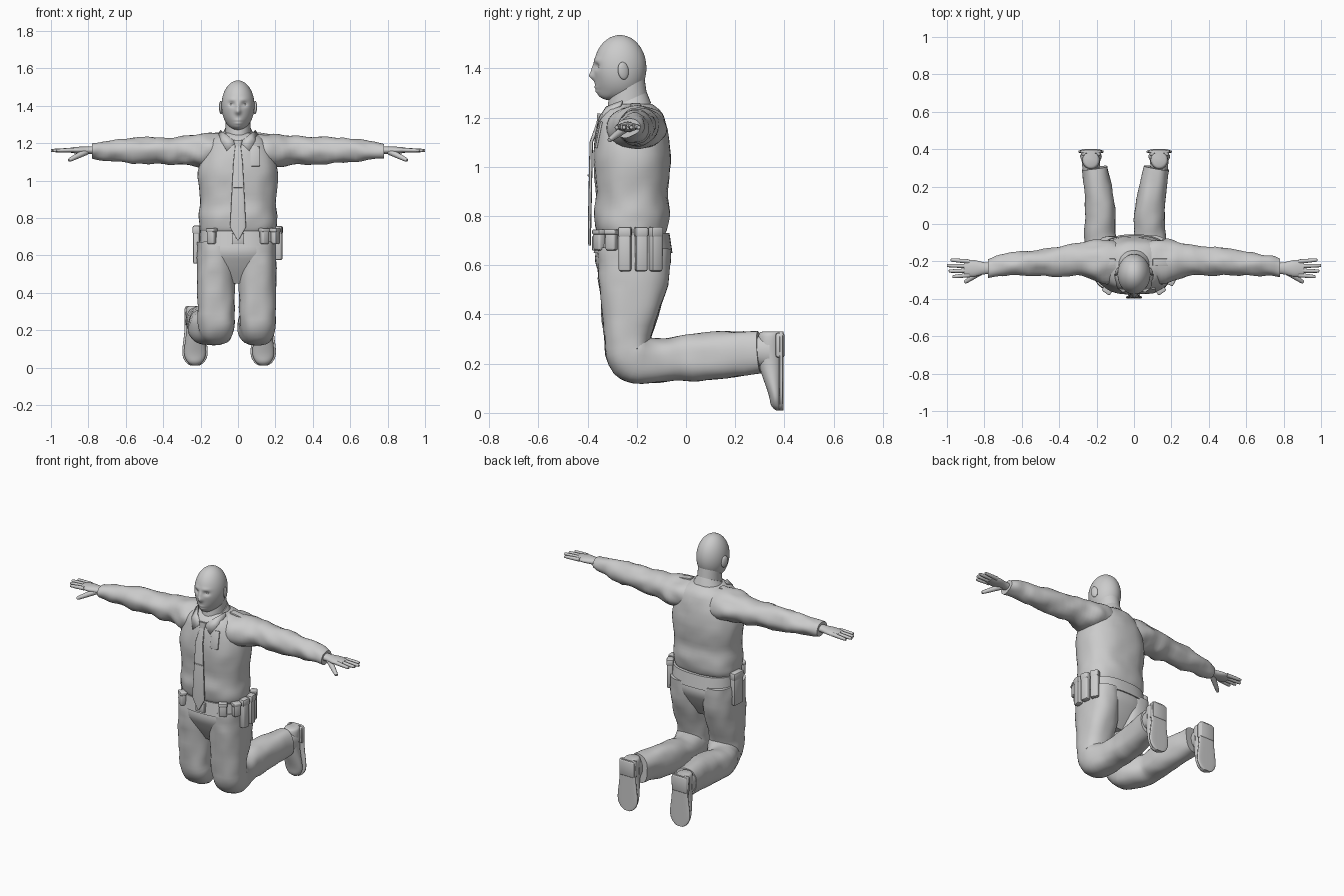
import bpy, bmesh, math
from mathutils import Vector, Matrix, Euler, noise

cube = bpy.data.objects.get("Cube")
if cube:
    bpy.data.objects.remove(cube, do_unlink=True)

ACROSS, DEEP, UP = Vector((1, 0, 0)), Vector((0, 1, 0)), Vector((0, 0, 1))
WAIST = -.215  # depth of the body's vertical centre line

grey = bpy.data.materials.new("light_grey")
grey.use_nodes = True
grey.diffuse_color = (.6, .6, .6, 1)
grey.node_tree.nodes["Principled BSDF"].inputs["Base Color"].default_value = grey.diffuse_color


def finish(name, bm, angle=45):
    bmesh.ops.recalc_face_normals(bm, faces=bm.faces)
    mesh = bpy.data.meshes.new(name)
    bm.to_mesh(mesh)
    bm.free()
    mesh.materials.append(grey)
    mesh.polygons.foreach_set("use_smooth", [True] * len(mesh.polygons))
    mesh.set_sharp_from_angle(angle=math.radians(angle))
    part = bpy.data.objects.new(name, mesh)
    bpy.context.collection.objects.link(part)
    return part


def oval(angle, width, depth, power):
    """Point on a superellipse."""
    def bend(value):
        return math.copysign(abs(value) ** (2 / power), value)
    return bend(math.cos(angle)) * width, bend(math.sin(angle)) * depth


def spline(rows, steps):
    """Catmull-Rom interpolation of ring parameters."""
    result = []
    last = len(rows) - 1
    for i in range(last):
        before, start = rows[max(i - 1, 0)], rows[i]
        end, after = rows[i + 1], rows[min(i + 2, last)]
        for step in range(steps):
            t = step / steps
            ring = []
            for a, b, c, d in zip(before, start, end, after):
                leave, arrive = (c - a) / 2, (d - b) / 2
                curve = 3 * (c - b) - 2 * leave - arrive
                twist = 2 * (b - c) + leave + arrive
                ring.append(b + t * (leave + t * (curve + t * twist)))
            result.append(ring)
    return result + [rows[last]]


def loft(name, rows, wide=ACROSS, axis=None, sides=32, steps=5, power=2, fold=0, angle=45):
    """Skin rings (x, y, z, half width, half depth) along a path."""
    rows = spline(rows, steps)
    centres = [Vector(row[:3]) for row in rows]
    bm = bmesh.new()
    rings = []
    for i, (centre, row) in enumerate(zip(centres, rows)):
        ahead, behind = centres[min(i + 1, len(rows) - 1)], centres[max(i - 1, 0)]
        tangent = (axis or ahead - behind).normalized()
        second = tangent.cross(wide).normalized()
        first = second.cross(tangent)
        ring = []
        for j in range(sides):
            u, v = oval(math.tau * j / sides, row[3], row[4], power)
            offset = first * u + second * v
            crease = offset.normalized() * fold * noise.noise((centre + offset) * 14)
            ring.append(bm.verts.new(centre + offset + crease))
        rings.append(ring)
    for low, high in zip(rings, rings[1:]):
        for j in range(sides):
            k = (j + 1) % sides
            bm.faces.new((low[j], low[k], high[k], high[j]))
    bm.faces.new(rings[0])
    bm.faces.new(rings[-1])
    return finish(name, bm, angle)


def upright(name, y, rows, **options):
    """Loft rows (z, half width, half depth) straight up the middle."""
    return loft(name, [(0, y, z, w, d) for z, w, d in rows], axis=UP, **options)


def taper(name, start, end, thick, thin):
    """Round tapered finger with a rounded tip."""
    start, end = Vector(start), Vector(end)
    neck = end.lerp(start, .1)
    return loft(name, [(*start, thick, thick), (*neck, thin, thin), (*end, thin / 3, thin / 3)],
                wide=DEEP, sides=12, steps=3)


def box(name, place, size, turn=(0, 0, 0)):
    bm = bmesh.new()
    bmesh.ops.create_cube(bm, size=1, matrix=Matrix.Diagonal((*size, 1)))
    bmesh.ops.bevel(bm, geom=bm.edges[:], offset=min(size) / 4, segments=2, profile=.5, affect='EDGES')
    bm.transform(Matrix.Translation(place) @ Euler(turn).to_matrix().to_4x4())
    return finish(name, bm)


def ball(name, place, size, turn=(0, 0, 0), detail=12, shape=None):
    bm = bmesh.new()
    bmesh.ops.create_uvsphere(bm, u_segments=detail * 2, v_segments=detail, radius=1)
    bm.transform(Matrix.LocRotScale(Vector(place), Euler(turn), Vector(size)))
    if shape:
        for vert in bm.verts:
            shape(vert.co)
    return finish(name, bm, 70)


# Head: an egg with soft bumps for nose, bridge, sockets, brows, muzzle, lips and chin
FEATURES = ((0, 1.368, .015, .016, .02), (0, 1.395, .011, .02, .009), (.034, 1.408, .017, .012, -.012),
            (.03, 1.433, .025, .01, .004), (0, 1.325, .045, .025, .009), (0, 1.322, .022, .006, .004),
            (0, 1.306, .02, .006, .005), (0, 1.28, .05, .03, .03))


def sculpt_face(point):
    front = min(max((-.27 - point.y) / .03, 0), 1)
    for x, z, width, height, amount in FEATURES:
        away = ((abs(point.x) - x) / width) ** 2 + ((point.z - z) / height) ** 2
        point.y -= front * amount * math.exp(-away)


ball("head", (0, -.268, 1.401), (.088, .107, .134), detail=64, shape=sculpt_face)
upright("neck", -.235, [(1.2, .07, .09), (1.37, .064, .065)])

# Shirt, collar, tie and chest tag
upright("shirt_body", WAIST - .005, [(.715, .19, .12), (.74, .205, .142), (.8, .208, .153), (.9, .203, .148),
                                     (1.05, .213, .158), (1.2, .163, .132), (1.255, .085, .085)],
        sides=48, power=2.4, fold=.006)
loft("collar_band", [(0, -.237, 1.215, .1, .105), (0, -.237, 1.268, .073, .085)], axis=Vector((0, -.45, 1)))
loft("tie", [(0, -.35, 1.19, .014, .01), (0, -.385, 1.1, .025, .007), (0, -.392, .75, .043, .007),
             (0, -.392, .68, .003, .005)], axis=UP, power=4, steps=1, angle=30)
loft("tie_knot", [(0, -.352, 1.17, .013, .012), (0, -.344, 1.215, .025, .016)], power=3)
box("tie_clip", (0, -.395, .965), (.05, .009, .008))
box("chest_tag", (.09, -.357, 1.13), (.05, .009, .11), (-.2, 0, .12))

for s, side in ((1, "left"), (-1, "right")):
    # Ears and eyes
    ball(side + "_ear", (s * .09, -.255, 1.39), (.01, .023, .036), (.15, 0, s * .35))
    ball(side + "_eye", (s * .033, -.345, 1.408), (.014, .012, .009))

    # Collar leaf folded over the chest, and shoulder strap
    bm = bmesh.new()
    inner = [(.012, -.352, 1.205), (.06, -.325, 1.245), (.095, -.26, 1.27)]
    outer = [(.06, -.365, 1.16), (.09, -.342, 1.208), (.105, -.27, 1.25)]
    a, b, c, d, e, f = [bm.verts.new((s * x, y, z)) for x, y, z in inner + outer]
    bm.faces.new((a, b, e, d))
    bm.faces.new((b, c, f, e))
    cloth = finish(side + "_collar_leaf", bm).modifiers.new("thickness", 'SOLIDIFY')
    cloth.thickness = .01
    box(side + "_shoulder_strap", (s * .145, -.205, 1.246), (.09, .04, .012), (0, s * .15, 0))

    # Sleeve
    sleeve = [(.06, -.2, .1, .09), (.17, -.2, .12, .092), (.28, -.19, .087, .078), (.4, -.2, .078, .073),
              (.6, -.21, .063, .066), (.72, -.22, .055, .047), (.78, -.235, .05, .04)]
    loft(side + "_sleeve", [(s * x, y, 1.16, w, d) for x, y, w, d in sleeve],
         wide=DEEP, axis=ACROSS, fold=.014)

    # Hand: fingers fan out from the palm
    palm = [(.74, .03, .024), (.8, .032, .02), (.86, .045, .018), (.91, .036, .011)]
    loft(side + "_palm", [(s * x, -.237, 1.162, w, d) for x, w, d in palm], wide=DEEP)
    for i, tip in enumerate((.97, .99, 1, .98)):
        fan = i - 1.5
        taper(f"{side}_finger_{i + 1}", (s * .88, -.237 + fan * .024, 1.163),
              (s * tip, -.237 + fan * .03, 1.16), .012, .009)
    taper(side + "_thumb", (s * .81, -.25, 1.155), (s * .905, -.312, 1.108), .018, .011)

# Hips, belt and buckle
upright("trouser_hips", WAIST, [(.74, .19, .125), (.63, .2, .155), (.55, .185, .128), (.45, .13, .07)],
        sides=48, power=2.5)
upright("belt", WAIST, [(.65, .207, .16), (.73, .202, .148)], sides=48, power=2.5)
box("belt_buckle", (0, -.372, .69), (.065, .02, .06))

# Pouches and holster spaced around the belt by angle
POUCHES = (("small_pouch", (-55, -28, -125), .045, .085), ("long_pouch", (-8, 8, 30), .05, .17),
           ("holster", (175,), .08, .19))
for name, angles, width, height in POUCHES:
    for angle in map(math.radians, angles):
        x, y = oval(angle, .22, .16, 2.5)
        middle = .745 - height / 2
        box(name, (x, WAIST + y, middle), (.036, width, height), (0, 0, angle))
        box(name + "_flap", (x, WAIST + y, .735), (.042, width + .006, height / 4), (0, 0, angle))


# Kneeling legs: thigh, knee bend and shin in one trouser leg
TROUSER = ((-.21, .67, .098, .148), (-.215, .53, .102, .14), (-.24, .29, .098, .092), (-.205, .22, .095, .1),
           (-.08, .215, .086, .086), (.08, .23, .079, .097), (.3, .246, .068, .086))
SHOE = ((.01, .012, .012), (.03, .04, .022), (.08, .058, .028), (.2, .046, .047), (.31, .046, .048), (.33, .03, .04))


def leg(side, knee, calf, ankle, foot):
    bends = [knee] * 4 + [calf] * 2 + [ankle]
    loft(side + "_trouser_leg", [(x, *row) for x, row in zip(bends, TROUSER)],
         sides=40, steps=6, power=2.4, fold=.007)

    # Shoe with the toe pointing down and the sole facing back
    loft(side + "_ankle", [(foot, .26, .25, .042, .055), (foot, .34, .25, .05, .07)])
    loft(side + "_shoe", [(foot, .39 - d, z, w, d) for z, w, d in SHOE], axis=UP)
    loft(side + "_sole", [(foot, .387, z, w + .01, .009) for z, w, d in SHOE], axis=UP, power=4)
    box(side + "_heel", (foot, .382, .275), (.105, .036, .1))


leg("left", .104, .085, .12, .135)
leg("right", -.118, -.18, -.208, -.23)
